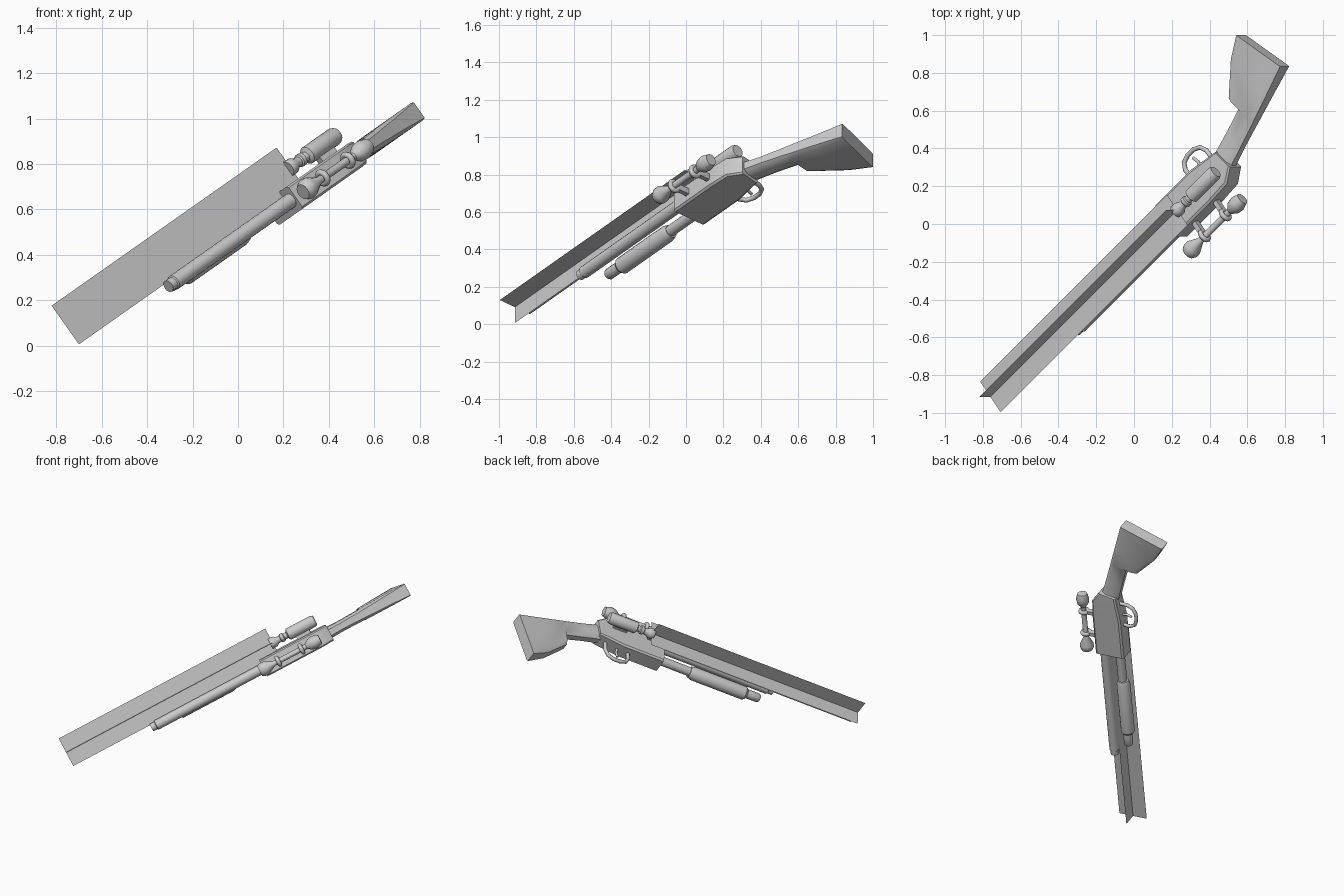
import bpy, bmesh, math
from mathutils import Vector, Matrix

if "Cube" in bpy.data.objects:
    bpy.data.objects.remove(bpy.data.objects["Cube"])

# Gun frame: x runs back along the barrel, y to the gun's right, z to the gun's top
B = Vector((0.633, 0.633, 0.445)).normalized()
R = Vector((-0.445, 0, 0.633)).normalized()
U = B.cross(R)
FRAME = Matrix.Translation(R * 0.39) @ Matrix((B, R, U)).transposed().to_4x4()


def finish(name, bm, angle=35, closed=True):
    if closed:
        bmesh.ops.recalc_face_normals(bm, faces=bm.faces)
    mesh = bpy.data.meshes.new(name)
    bm.to_mesh(mesh)
    bm.free()
    ob = bpy.data.objects.new(name, mesh)
    bpy.context.collection.objects.link(ob)
    ob.matrix_world = FRAME
    bpy.context.view_layer.objects.active = ob
    ob.select_set(True)
    bpy.ops.object.shade_smooth_by_angle(angle=math.radians(angle))
    ob.select_set(False)
    return ob


def skin(name, rings, angle=35, loop=False):
    """Joins rings of points into a surface, capped unless it loops."""
    bm = bmesh.new()
    vs = [[bm.verts.new(p) for p in ring] for ring in rings]
    n = len(vs[0])
    pairs = list(zip(vs, vs[1:])) + ([(vs[-1], vs[0])] if loop else [])
    for r0, r1 in pairs:
        for i in range(n):
            bm.faces.new((r0[i], r0[(i + 1) % n], r1[(i + 1) % n], r1[i]))
    if not loop:
        bm.faces.new(vs[0])
        bm.faces.new(vs[-1])
    return finish(name, bm, angle)


def turned(name, profile, y, z, n=16):
    """Round part along the barrel direction from (position, radius) pairs."""
    rings = [[(a, y + r * math.cos(2 * math.pi * i / n), z + r * math.sin(2 * math.pi * i / n))
              for i in range(n)] for a, r in profile]
    return skin(name, rings)


def body(name, sections, angle=35):
    """Chamfered sections: (top a, top u, bottom a, bottom u, half width, inset, chamfer)."""
    rings = []
    for ta, tu, ba, bu, w, k, c in sections:
        half = [(k * w, 1), (w, 1 - c), (w, c), (k * w, 0)]
        shape = half + [(-y, t) for y, t in reversed(half)]
        rings.append([(ba + (ta - ba) * t, y, bu + (tu - bu) * t) for y, t in shape])
    return skin(name, rings, angle)


def tube(name, path, r, n=8):
    """Bent round bar in the gun's side plane."""
    pts = [Vector((a, 0, u)) for a, u in path]
    rings = []
    for i, p in enumerate(pts):
        t = (pts[min(i + 1, len(pts) - 1)] - pts[max(i - 1, 0)]).normalized()
        side = Vector((0, 1, 0))
        up = t.cross(side)
        rings.append([p + r * (math.cos(2 * math.pi * k / n) * side
                               + math.sin(2 * math.pi * k / n) * up) for k in range(n)])
    return skin(name, rings, 60)


def box(name, a0, a1, y0, y1, u0, u1):
    return skin(name, [[(a, y0, u0), (a, y1, u0), (a, y1, u1), (a, y0, u1)] for a in (a0, a1)])


# Receiver and stock
body("receiver", [(0.41, 0.42, 0.41, 0.208, 0.06, 0.85, 0.06),
                  (0.71, 0.42, 0.71, 0.208, 0.06, 0.85, 0.06),
                  (0.84, 0.412, 0.83, 0.226, 0.06, 0.85, 0.06),
                  (0.912, 0.357, 0.888, 0.234, 0.058, 0.85, 0.08)])
body("stock", [(0.90, 0.345, 0.87, 0.225, 0.040, 0.55, 0.22),
               (1.00, 0.310, 1.00, 0.185, 0.037, 0.55, 0.22),
               (1.14, 0.264, 1.143, 0.138, 0.040, 0.6, 0.2),
               (1.16, 0.257, 1.124, 0.056, 0.043, 0.6, 0.15),
               (1.31, 0.207, 1.267, -0.091, 0.045, 0.7, 0.1),
               (1.495, 0.145, 1.381, -0.163, 0.046, 0.9, 0.04)], 50)

# Barrel, magazine tube and pump
turned("barrel", [(-0.437, 0.025), (-0.437, 0.028), (-0.405, 0.028), (-0.40, 0.034), (0.42, 0.034)], 0, 0.376)
turned("magazine_tube", [(-0.34, 0.024), (-0.33, 0.031), (-0.28, 0.031), (0.42, 0.031)], 0, 0.262)
turned("pump_grip", [(-0.24, 0.036), (-0.225, 0.047), (0.16, 0.047), (0.19, 0.038)], 0, 0.258)

# Trigger and guard
tube("trigger_guard", [(0.655, 0.22), (0.65, 0.165), (0.668, 0.128), (0.71, 0.112), (0.76, 0.112),
                       (0.80, 0.13), (0.822, 0.17), (0.825, 0.24)], 0.013)
tube("trigger", [(0.735, 0.22), (0.742, 0.18), (0.73, 0.145)], 0.009)

# Scope with two mounting rings
turned("scope", [(0.385, 0.036), (0.405, 0.047), (0.43, 0.047), (0.49, 0.018), (0.735, 0.018),
                 (0.765, 0.040), (0.80, 0.045), (0.84, 0.033)], 0, 0.514)
for i, a in enumerate((0.525, 0.70)):
    rings = []
    for j in range(16):
        t = 2 * math.pi * j / 16
        rings.append([(a + 0.014 * math.sin(2 * math.pi * k / 8),
                       (0.027 + 0.014 * math.cos(2 * math.pi * k / 8)) * math.cos(t),
                       0.51 + (0.027 + 0.014 * math.cos(2 * math.pi * k / 8)) * math.sin(t))
                      for k in range(8)])
    skin(f"scope_ring_{i + 1}", rings, 60, True)
    box(f"scope_foot_{i + 1}", a - 0.013, a + 0.013, -0.018, 0.018, 0.40, 0.485)

# Side lamp and its bracket
turned("side_lamp", [(0.525, 0.034), (0.53, 0.037), (0.56, 0.036), (0.58, 0.023), (0.60, 0.023),
                     (0.605, 0.030), (0.625, 0.030), (0.63, 0.022), (0.65, 0.022), (0.66, 0.041),
                     (0.845, 0.041), (0.862, 0.034)], 0.12, 0.348)
box("lamp_bracket", 0.70, 0.80, 0.05, 0.10, 0.33, 0.365)

# Light beam: two crossed flat sheets
bm = bmesh.new()
w = 0.104
for dy, du in ((w, 0), (0, w)):
    bm.faces.new([bm.verts.new((a, 0.122 + k * dy, 0.348 + k * du))
                  for a, k in ((-1.02, -1), (0.543, -1), (0.543, 1), (-1.02, 1))])
finish("light_beam", bm, closed=False)
